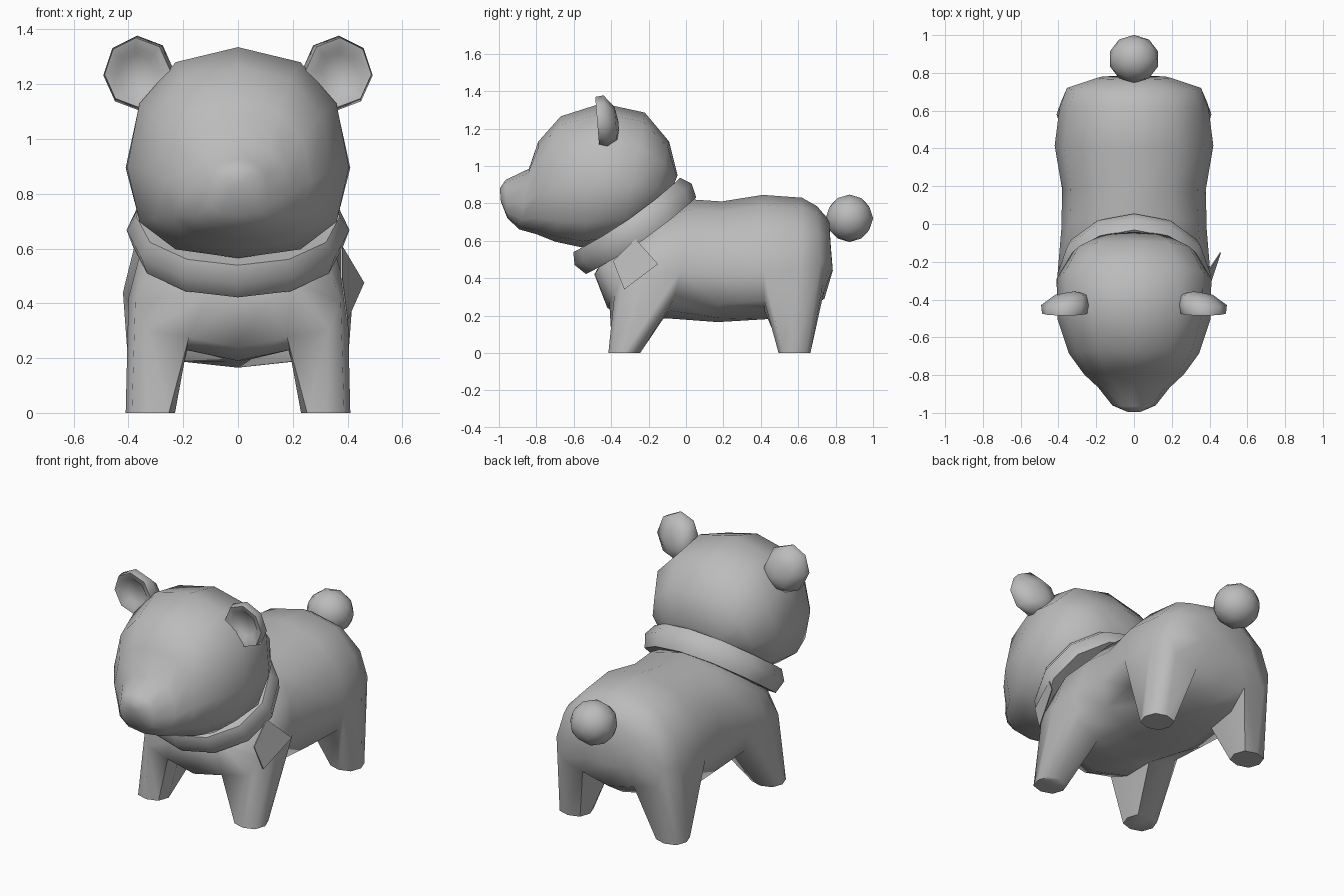
import bpy, bmesh, math
from mathutils import Vector

if "Cube" in bpy.data.objects:
    bpy.data.objects.remove(bpy.data.objects["Cube"])

grey = bpy.data.materials.new("soft grey")
grey.diffuse_color = (0.5, 0.5, 0.5, 1)
grey.use_nodes = True
grey.node_tree.nodes["Principled BSDF"].inputs["Base Color"].default_value = grey.diffuse_color


def finish(name, bm, angle=60):
    bmesh.ops.recalc_face_normals(bm, faces=bm.faces[:])
    mesh = bpy.data.meshes.new(name)
    bm.to_mesh(mesh)
    bm.free()
    obj = bpy.data.objects.new(name, mesh)
    bpy.context.collection.objects.link(obj)
    mesh.materials.append(grey)
    bpy.ops.object.select_all(action='DESELECT')
    bpy.context.view_layer.objects.active = obj
    obj.select_set(True)
    bpy.ops.object.shade_smooth_by_angle(angle=math.radians(angle))
    return obj


def power(v, p):
    return math.copysign(abs(v) ** p, v)


def loft(bm, sections, n=12, p=1.0, sag=0.0):
    """Skin tilted rings; each is (bottom y, bottom z, top y, top z, half width)."""
    rings = []
    for by, bz, ty, tz, w in sections:
        ring = []
        for k in range(n):
            a = 2 * math.pi * k / n - math.pi / 2
            s = power(math.sin(a), p)
            t = (s + 1) / 2
            drop = sag * (1 - s * s)
            ring.append(bm.verts.new((w * power(math.cos(a), p),
                                      by + (ty - by) * t,
                                      bz + (tz - bz) * (t - drop))))
        rings.append(ring)
    faces = {}
    for i in range(len(rings) - 1):
        for k in range(n):
            m = (k + 1) % n
            faces[i, k] = bm.faces.new((rings[i][k], rings[i][m],
                                        rings[i + 1][m], rings[i + 1][k]))
    # fan caps
    for ring in (rings[0], rings[-1]):
        c = bm.verts.new(sum((v.co for v in ring), Vector()) / n)
        for k in range(n):
            bm.faces.new((c, ring[k], ring[(k + 1) % n]))
    return rings, faces


# body, with legs pulled out of 2 x 2 patches of its skin
bm = bmesh.new()
body = [(.785, .44, .765, .71, .19), (.74, .29, .70, .785, .355),
        (.60, .20, .62, .83, .395), (.42, .18, .41, .845, .42),
        (.17, .165, .19, .81, .38), (-.10, .185, .04, .82, .385),
        (-.30, .19, -.12, .78, .40), (-.42, .24, -.26, .67, .375),
        (-.49, .42, -.42, .56, .22)]
rings, faces = loft(bm, body, p=.88, sag=.11)
loop = [(-1, -1), (-1, 0), (-1, 1), (0, 1), (1, 1), (1, 0), (1, -1), (0, -1)]
for ri, foot_y in ((2, .58), (6, -.33)):
    for side in (1, -1):
        col = 2 if side == 1 else 10
        for i in (ri - 1, ri):
            for k in (col - 1, col):
                bm.faces.remove(faces[i, k])
        top = [rings[ri + i][col + side * j] for i, j in loop]
        foot = []
        for (i, j), v in zip(loop, top):
            if j == -1:
                v.co.x *= .88
                v.co.z += .02
            q = .75 if i and j else 1
            foot.append(bm.verts.new((side * (.32 + .09 * j * q),
                                      foot_y - .085 * i * q, 0)))
        for k in range(8):
            m = (k + 1) % 8
            bm.faces.new((top[k], top[m], foot[m], foot[k]))
        bm.faces.new(foot)
        bm.verts.remove(rings[ri][col])
finish("body_and_legs", bm, 70)

# head with snout
bm = bmesh.new()
head = [(-.99, .81, -.995, .88, .04), (-.955, .72, -.965, .925, .115),
        (-.89, .66, -.84, .985, .19), (-.80, .635, -.79, 1.13, .265),
        (-.70, .595, -.67, 1.265, .345), (-.56, .565, -.45, 1.335, .405),
        (-.36, .60, -.22, 1.285, .41), (-.22, .69, -.09, 1.13, .33),
        (-.12, .80, -.045, .95, .20)]
loft(bm, head, p=.83, sag=.07)
finish("head", bm)

# tilted collar band
bm = bmesh.new()
centre = Vector((0, -.277, .68))
along = Vector((0, .82, .57)).normalized()
normal = Vector((0, -along.z, along.y))
n = 12
collar = []
for k in range(n):
    a = 2 * math.pi * k / n + math.pi / 2
    # the band hangs lower at the sides
    hang = .025 * math.cos(a) ** 2
    collar.append([])
    for r, h in ((.72, .06), (.94, .07), (1.03, .01), (.97, -.065), (.72, -.06)):
        collar[-1].append(bm.verts.new(centre + normal * (h - hang)
                          + Vector((.395 * r * math.cos(a), 0, 0))
                          + along * (.37 * r * math.sin(a))))
for k in range(n):
    a, b = collar[k], collar[(k + 1) % n]
    for j in range(5):
        m = (j + 1) % 5
        bm.faces.new((a[j], a[m], b[m], b[j]))
finish("collar", bm, 60)

# loose corner of the neckerchief
bm = bmesh.new()
tip = [(.375, -.27, .61), (.455, -.15, .475), (.395, -.33, .34), (.375, -.39, .49)]
for dx in (0, .006):
    bm.faces.new([bm.verts.new((x + dx, y, z)) for x, y, z in tip])
bmesh.ops.bridge_loops(bm, edges=bm.edges[:])
finish("neckerchief_corner", bm, 30)

# cupped ears, leaning in towards the head at the back
for side, name in ((1, "ear_left"), (-1, "ear_right")):
    bm = bmesh.new()
    ear = []
    for r, y, lean in ((.02, -.36, .05), (.085, -.375, .035), (.13, -.43, .005),
                       (.12, -.475, 0), (.085, -.465, 0), (.065, -.445, 0)):
        ring = []
        for k in range(8):
            a = math.pi * k / 4 - .05
            dz = 1.06 * r * math.sin(a)
            ring.append(bm.verts.new((side * (.367 - lean + r * math.cos(a)),
                                      y - .08 * dz, 1.242 - lean * .5 + dz)))
        ear.append(ring)
    for a, b in zip(ear, ear[1:]):
        for k in range(8):
            m = (k + 1) % 8
            bm.faces.new((a[k], a[m], b[m], b[k]))
    bm.faces.new(ear[0])
    bm.faces.new(ear[-1])
    finish(name, bm, 75)

# round tail
bm = bmesh.new()
bmesh.ops.create_icosphere(bm, subdivisions=2, radius=.127)
bmesh.ops.scale(bm, vec=(1.06, 1, 1), verts=bm.verts[:])
bmesh.ops.translate(bm, vec=(0, .874, .72), verts=bm.verts[:])
finish("tail", bm)
